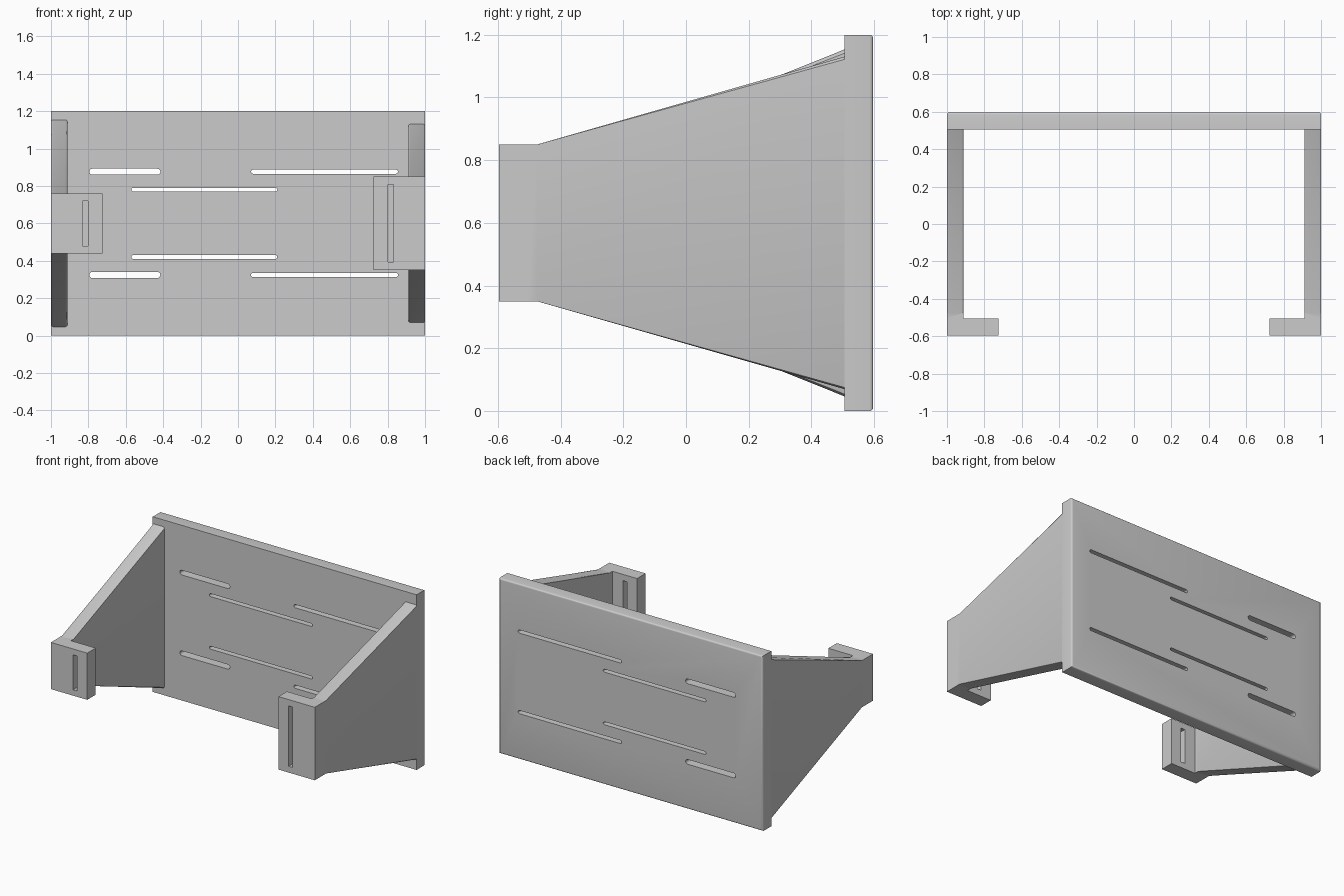
import bpy, bmesh, math
from mathutils import Vector

cube = bpy.data.objects.get("Cube")
if cube:
    bpy.data.objects.remove(cube, do_unlink=True)

grey = bpy.data.materials.new("light_grey")
grey.use_nodes = True
tone = (0.6, 0.6, 0.6, 1)
grey.diffuse_color = tone
grey.node_tree.nodes["Principled BSDF"].inputs["Base Color"].default_value = tone


def add_prism(bm, outline, offset):
    """Extrude a planar outline along an offset."""
    face = bm.faces.new([bm.verts.new(p) for p in outline])
    moved = bmesh.ops.extrude_face_region(bm, geom=[face])["geom"]
    verts = [g for g in moved if isinstance(g, bmesh.types.BMVert)]
    bmesh.ops.translate(bm, verts=verts, vec=Vector(offset))


def rectangle(x0, x1, z0, z1, y):
    return [(x0, y, z0), (x1, y, z0), (x1, y, z1), (x0, y, z1)]


def rounded_slot(x0, x1, z, width, y, steps=8):
    r = width / 2
    points = []
    for cx, start in ((x1 - r, -math.pi / 2), (x0 + r, math.pi / 2)):
        for i in range(steps + 1):
            a = start + math.pi * i / steps
            points.append((cx + r * math.cos(a), y, z + r * math.sin(a)))
    return points


def round_edges(bm, rule, size):
    edges = [e for e in bm.edges if rule(e.verts[0].co, e.verts[1].co)]
    bmesh.ops.bevel(bm, geom=edges, offset=size, segments=4, profile=0.5,
                    affect='EDGES', clamp_overlap=True)


def finish(bm, name):
    bmesh.ops.recalc_face_normals(bm, faces=bm.faces[:])
    mesh = bpy.data.meshes.new(name)
    bm.to_mesh(mesh)
    bm.free()
    mesh.materials.append(grey)
    ob = bpy.data.objects.new(name, mesh)
    bpy.context.collection.objects.link(ob)
    return ob


def select(ob):
    bpy.ops.object.select_all(action='DESELECT')
    ob.select_set(True)
    bpy.context.view_layer.objects.active = ob


def smooth(ob):
    select(ob)
    bpy.ops.object.shade_smooth_by_angle(angle=math.radians(30))


def cut(ob, outlines, depth):
    bm = bmesh.new()
    for outline in outlines:
        add_prism(bm, outline, (0, depth, 0))
    cutter = finish(bm, "slot_cutter")
    cutter.hide_render = True
    mod = ob.modifiers.new("slots", 'BOOLEAN')
    mod.operation = 'DIFFERENCE'
    mod.solver = 'EXACT'
    mod.object = cutter
    select(ob)
    bpy.ops.object.modifier_apply(modifier=mod.name)
    bpy.data.objects.remove(cutter, do_unlink=True)


# Back plate with softened rear edges and long slots
FRONT, BACK = 0.505, 0.597
HEIGHT = 1.2
bm = bmesh.new()
add_prism(bm, rectangle(-1, 1, 0, HEIGHT, FRONT), (0, BACK - FRONT, 0))
round_edges(bm, lambda a, b: min(a.y, b.y) > BACK - 0.001, 0.012)
plate = finish(bm, "back_plate")
slots = []
for x0, x1, rise, width in ((-0.795, -0.415, 0.276, 0.032),
                            (-0.57, 0.21, 0.18, 0.02),
                            (0.07, 0.855, 0.276, 0.022)):
    for side in (-1, 1):
        slots.append(rounded_slot(x0, x1, HEIGHT / 2 + side * rise, width, 0.4))
cut(plate, slots, 0.3)
smooth(plate)


# Side arms, each with an inward front tab
def side_arm(label, side, tab_half, root_half, slot_half):
    mid = HEIGHT / 2
    neck, tab_back, tab_front = -0.475, -0.505, -0.597
    half_outline = [(tab_back, tab_half), (neck, tab_half), (FRONT, root_half)]
    outline = [(side * 0.912, y, mid + h) for y, h in half_outline]
    outline += [(side * 0.912, y, mid - h) for y, h in reversed(half_outline)]
    bm = bmesh.new()
    add_prism(bm, outline, (side * 0.088, 0, 0))
    round_edges(bm, lambda a, b: abs(a.x - b.x) < 0.001 and abs(a.y - b.y) > 0.5, 0.014)
    smooth(finish(bm, label + "_arm"))

    bm = bmesh.new()
    x0, x1 = sorted((side * 0.725, side))
    add_prism(bm, rectangle(x0, x1, mid - tab_half, mid + tab_half, tab_front),
              (0, tab_back - tab_front, 0))
    tab = finish(bm, label + "_tab")
    s0, s1 = sorted((side * 0.802, side * 0.832))
    cut(tab, [rectangle(s0, s1, mid - slot_half, mid + slot_half, -0.7)], 0.3)


side_arm("left", 1, 0.25, 0.53, 0.207)
side_arm("right", -1, 0.16, 0.553, 0.12)
